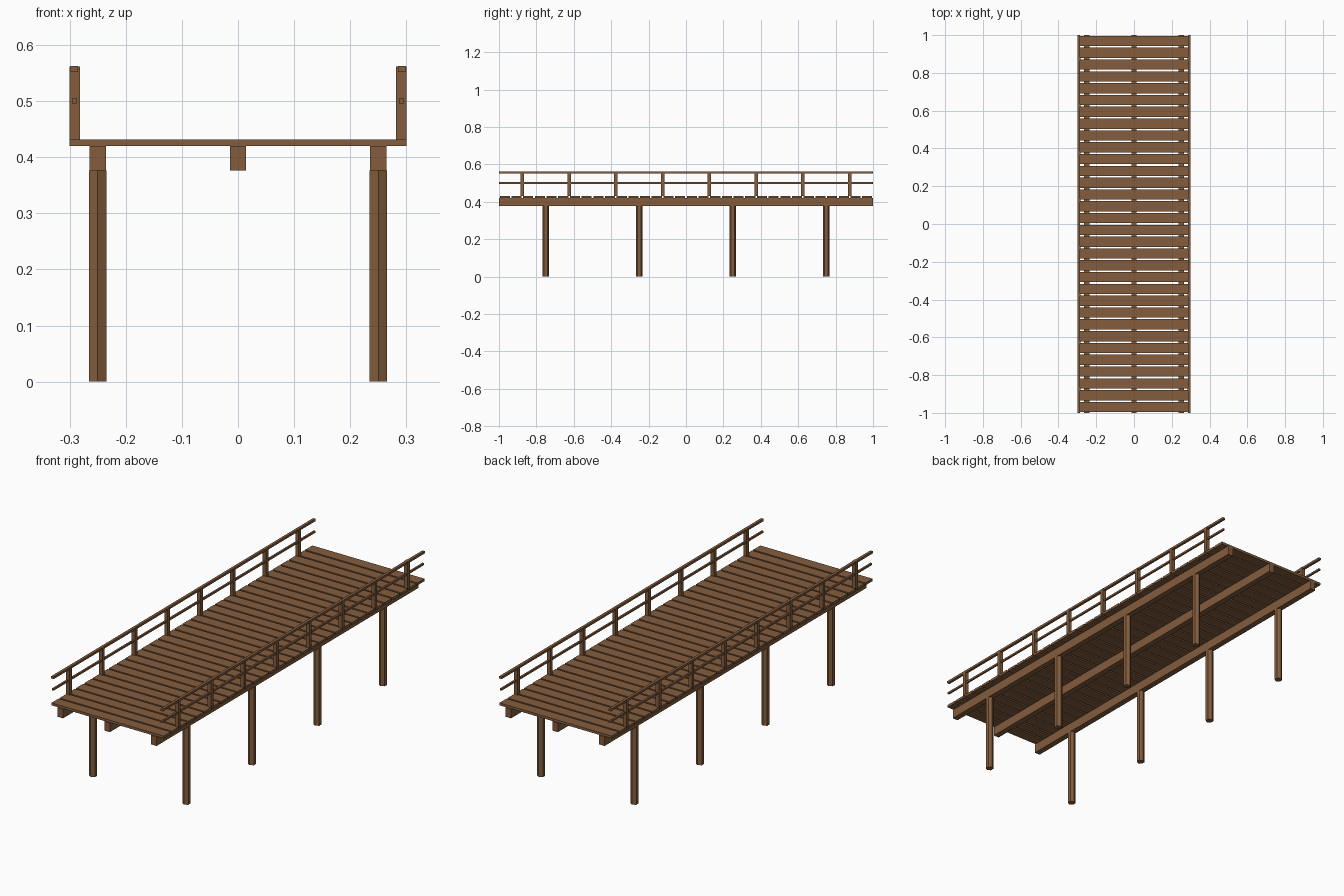
import bpy
import bmesh
from mathutils import Matrix, Vector

cube = bpy.data.objects.get("Cube")
if cube:
    bpy.data.objects.remove(cube, do_unlink=True)

wood = bpy.data.materials.new("brown_wood")
wood.use_nodes = True
BROWN = (0.23, 0.11, 0.047, 1)
wood.diffuse_color = BROWN
wood.node_tree.nodes["Principled BSDF"].inputs["Base Color"].default_value = BROWN


def finish(name, bm):
    mesh = bpy.data.meshes.new(name)
    bm.to_mesh(mesh)
    bm.free()
    mesh.materials.append(wood)
    obj = bpy.data.objects.new(name, mesh)
    bpy.context.collection.objects.link(obj)
    return obj


def box(name, center, size):
    bm = bmesh.new()
    bmesh.ops.create_cube(bm, size=1)
    bmesh.ops.scale(bm, vec=Vector(size), verts=bm.verts)
    bmesh.ops.translate(bm, vec=Vector(center), verts=bm.verts)
    return finish(name, bm)


def hex_pile(name, x, y, height, radius):
    bm = bmesh.new()
    bmesh.ops.create_cone(bm, cap_ends=True, segments=6, radius1=radius, radius2=radius,
                          depth=height, matrix=Matrix.Translation((x, y, height / 2)))
    return finish(name, bm)


LENGTH = 2.0
BEAM_BOTTOM, DECK_BOTTOM, DECK_TOP, RAIL_TOP = 0.376, 0.42, 0.432, 0.563

# Deck planks laid across the walkway with narrow gaps
PLANKS = 32
pitch = LENGTH / PLANKS
for i in range(PLANKS):
    y = -LENGTH / 2 + pitch * (i + 0.5)
    box("deck_plank", (0, y, (DECK_BOTTOM + DECK_TOP) / 2), (0.6, 0.054, DECK_TOP - DECK_BOTTOM))

# Long beams under the deck
for name, x in (("right_beam", -0.25), ("middle_beam", 0), ("left_beam", 0.25)):
    box(name, (x, 0, (BEAM_BOTTOM + DECK_BOTTOM) / 2), (0.029, LENGTH, DECK_BOTTOM - BEAM_BOTTOM))

for side, s in (("right", -1), ("left", 1)):
    # Six-sided support piles
    for i in range(4):
        hex_pile(side + "_pile", s * 0.25, -0.75 + 0.5 * i, BEAM_BOTTOM, 0.018)
    # Railing posts
    post_top = RAIL_TOP - 0.001
    for i in range(8):
        box(side + "_railing_post", (s * 0.291, -0.875 + 0.25 * i, (DECK_TOP + post_top) / 2),
            (0.018, 0.018, post_top - DECK_TOP))
    # Handrail and thinner middle rail
    box(side + "_handrail", (s * 0.292, 0, RAIL_TOP - 0.0055), (0.013, LENGTH, 0.011))
    box(side + "_middle_rail", (s * 0.291, 0, 0.5), (0.009, LENGTH, 0.009))
